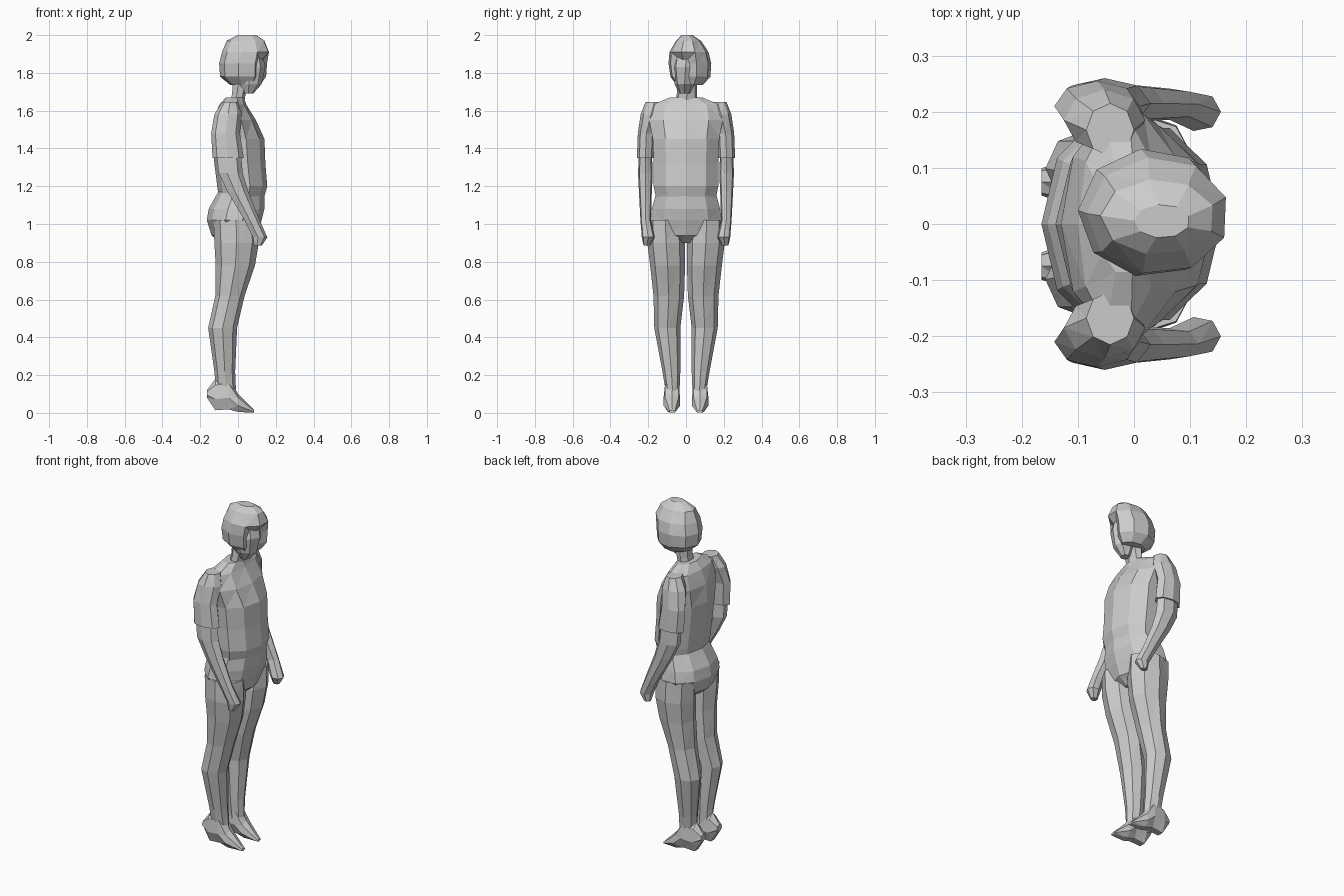
import bpy, bmesh
from math import cos, sin, pi, radians


def loft(name, rings, n=9, axis='Z', turn=0.0, shape=None):
    """Rings are (position, u_min, u_max, v_min, v_max) along the axis."""
    bm = bmesh.new()
    loops = []
    for i, (p, u0, u1, v0, v1) in enumerate(rings):
        loop = []
        for k in range(n):
            a = 2 * pi * k / n + turn
            s = shape(i, a) if shape else 1.0
            u = (u0 + u1) / 2 + (u1 - u0) / 2 * cos(a) * s
            v = (v0 + v1) / 2 + (v1 - v0) / 2 * sin(a) * s
            loop.append(bm.verts.new((u, v, p) if axis == 'Z' else (p, u, v)))
        loops.append(loop)
    for a, b in zip(loops, loops[1:]):
        for k in range(n):
            j = (k + 1) % n
            bm.faces.new((a[k], a[j], b[j], b[k]))
    bm.faces.new(loops[0])
    bm.faces.new(loops[-1])
    bmesh.ops.triangulate(bm, faces=bm.faces)
    bmesh.ops.recalc_face_normals(bm, faces=bm.faces)
    me = bpy.data.meshes.new(name)
    bm.to_mesh(me)
    bm.free()
    ob = bpy.data.objects.new(name, me)
    bpy.context.collection.objects.link(ob)
    return ob


def pair(name, rings, **kw):
    """Build a limb on the +y side and mirror it to -y."""
    ob = loft(name, rings, **kw)
    m = ob.modifiers.new("mirror", 'MIRROR')
    m.use_axis = (False, True, False)
    return ob


# Blouse from neckline to waist
loft("blouse", [
    (1.13, -0.10, 0.135, -0.165, 0.165),
    (1.20, -0.11, 0.155, -0.18, 0.18),
    (1.32, -0.125, 0.145, -0.18, 0.18),
    (1.45, -0.14, 0.14, -0.185, 0.185),
    (1.55, -0.13, 0.095, -0.205, 0.205),
    (1.63, -0.10, 0.045, -0.19, 0.19),
    (1.67, -0.065, 0.03, -0.09, 0.09)], n=10)

# Hips tapering to the crotch
loft("hips", [
    (0.90, -0.09, 0.05, -0.05, 0.05),
    (0.94, -0.14, 0.10, -0.15, 0.15),
    (1.02, -0.165, 0.125, -0.20, 0.20),
    (1.08, -0.155, 0.14, -0.19, 0.19),
    (1.17, -0.105, 0.14, -0.165, 0.165)], n=10)

# Trouser legs
pair("leg", [
    (0.10, -0.115, -0.01, 0.035, 0.105),
    (0.22, -0.125, -0.015, 0.03, 0.125),
    (0.45, -0.158, -0.005, 0.03, 0.168),
    (0.62, -0.12, 0.035, 0.01, 0.172),
    (0.78, -0.118, 0.09, 0.005, 0.19),
    (0.90, -0.125, 0.11, 0.005, 0.205),
    (1.02, -0.13, 0.11, 0.02, 0.20)], n=8)

# Heeled shoes
pair("shoe", [
    (-0.165, 0.05, 0.10, 0.08, 0.12),
    (-0.12, 0.035, 0.115, 0.005, 0.18),
    (-0.05, 0.03, 0.12, 0.01, 0.19),
    (0.0, 0.03, 0.12, 0.0, 0.10),
    (0.085, 0.055, 0.09, 0.0, 0.015)], n=7, axis='X', turn=pi / 2)

# Sleeves and forearms with hands
pair("sleeve", [
    (1.35, -0.135, 0.03, 0.17, 0.26),
    (1.48, -0.142, 0.01, 0.165, 0.255),
    (1.58, -0.125, 0.02, 0.13, 0.24),
    (1.645, -0.085, 0.0, 0.12, 0.215)], n=8)
pair("forearm_hand", [
    (0.885, 0.085, 0.125, 0.19, 0.225),
    (0.93, 0.075, 0.155, 0.165, 0.235),
    (1.02, 0.03, 0.115, 0.185, 0.242),
    (1.17, -0.06, 0.055, 0.18, 0.25),
    (1.27, -0.11, 0.025, 0.175, 0.255),
    (1.38, -0.12, 0.015, 0.18, 0.25)], n=7)

# Neck and face
loft("neck", [
    (1.62, -0.05, 0.03, -0.06, 0.06),
    (1.69, -0.035, 0.04, -0.05, 0.06),
    (1.80, -0.03, 0.07, -0.04, 0.06)], n=7)
loft("face", [
    (1.69, 0.03, 0.08, -0.035, 0.02),
    (1.74, -0.01, 0.125, -0.06, 0.045),
    (1.83, -0.03, 0.145, -0.075, 0.07),
    (1.92, -0.02, 0.125, -0.06, 0.07)], n=8)


# Bobbed hair, hollowed in front of the face
def hair_shape(i, a):
    facing = cos(a + radians(20)) > 0.82
    return 0.7 if facing and i < 3 else 1.0


loft("hair", [
    (1.735, -0.04, 0.12, -0.05, 0.09),
    (1.78, -0.095, 0.155, -0.085, 0.13),
    (1.85, -0.10, 0.16, -0.095, 0.135),
    (1.91, -0.085, 0.17, -0.09, 0.12),
    (1.97, -0.06, 0.145, -0.055, 0.08),
    (2.0, 0.0, 0.10, -0.025, 0.035)], n=9, turn=radians(18), shape=hair_shape)
